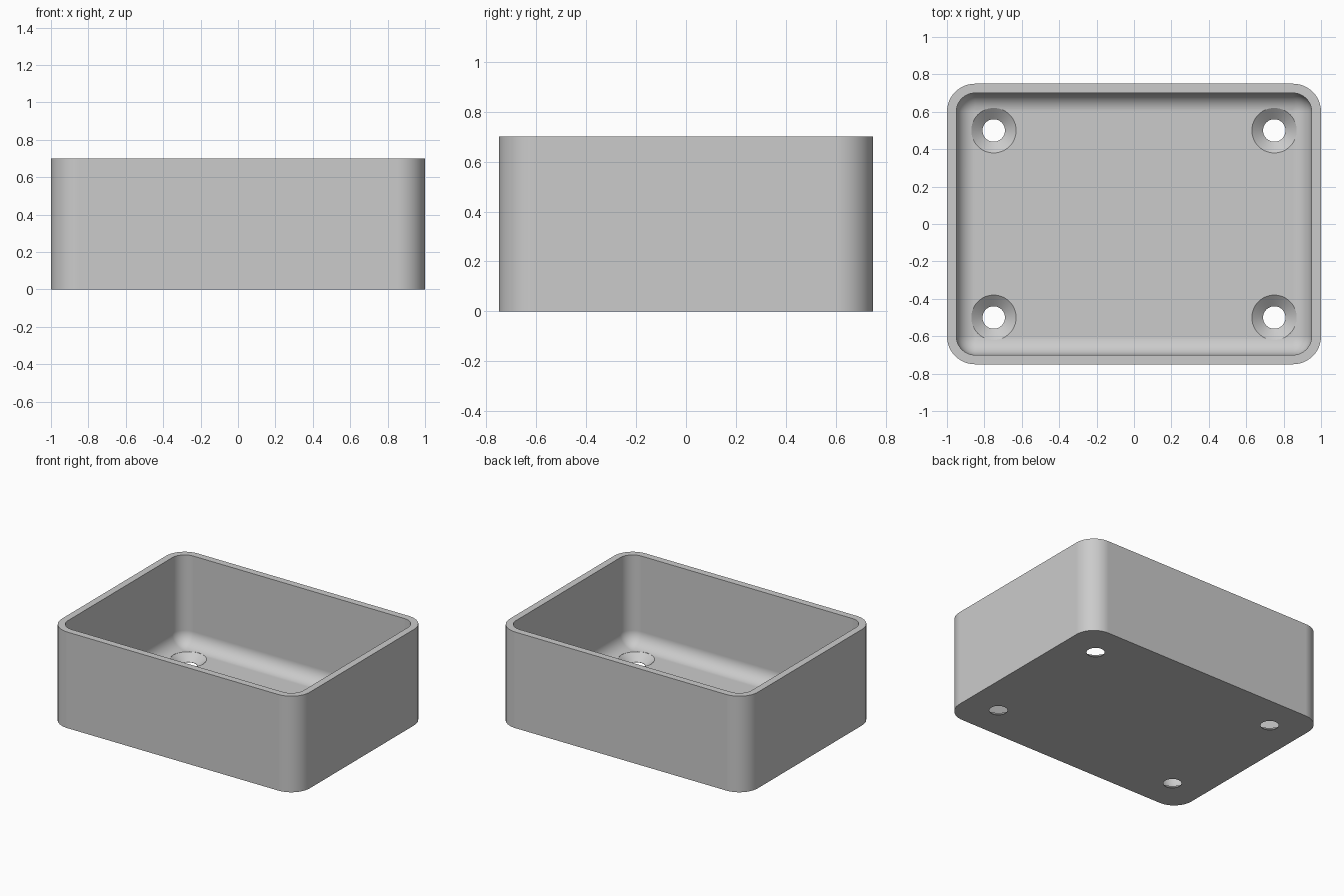
import bpy, bmesh, math

if "Cube" in bpy.data.objects:
    bpy.data.objects.remove(bpy.data.objects["Cube"], do_unlink=True)

HALF_X, HALF_Y, HEIGHT = 1.0, 0.75, 0.7
WALL, FLOOR = 0.05, 0.05
OUTER_R, FILLET = 0.15, 0.1
HOLE_R, SINK_R = 0.06, 0.12
HOLE_X, HOLE_Y = 0.75, 0.5
STEPS = 12

grey = bpy.data.materials.new("plain grey")
grey.use_nodes = True
grey.diffuse_color = (0.6, 0.6, 0.6, 1)
grey.node_tree.nodes["Principled BSDF"].inputs["Base Color"].default_value = (0.6, 0.6, 0.6, 1)


def rounded_ring(inset, z):
    """Rounded rectangle, drawn in from the outer wall by inset."""
    r = max(OUTER_R - inset, 0)
    points = []
    for i, (sx, sy) in enumerate([(1, 1), (-1, 1), (-1, -1), (1, -1)]):
        cx, cy = sx * (HALF_X - inset - r), sy * (HALF_Y - inset - r)
        for k in range(STEPS + 1):
            a = math.pi / 2 * (i + k / STEPS)
            points.append((cx + r * math.cos(a), cy + r * math.sin(a), z))
    return points


def circle_ring(r, z, sides=48):
    return [(r * math.cos(2 * math.pi * k / sides),
             r * math.sin(2 * math.pi * k / sides), z) for k in range(sides)]


def loft(name, rings):
    """Skin a stack of rings and cap both ends."""
    bm = bmesh.new()
    loops = [[bm.verts.new(p) for p in ring] for ring in rings]
    for low, high in zip(loops, loops[1:]):
        for k in range(len(low)):
            n = (k + 1) % len(low)
            bm.faces.new((low[k], low[n], high[n], high[k]))
    bm.faces.new(loops[0][::-1])
    bm.faces.new(loops[-1])
    bmesh.ops.remove_doubles(bm, verts=bm.verts, dist=1e-5)
    bmesh.ops.recalc_face_normals(bm, faces=bm.faces)
    mesh = bpy.data.meshes.new(name)
    bm.to_mesh(mesh)
    bm.free()
    mesh.materials.append(grey)
    obj = bpy.data.objects.new(name, mesh)
    bpy.context.collection.objects.link(obj)
    return obj


# Open tray: outer wall, rim, inner wall, then a filleted floor
rings = [rounded_ring(0, 0), rounded_ring(0, HEIGHT), rounded_ring(WALL, HEIGHT)]
for k in range(STEPS + 1):
    a = math.pi / 2 * k / STEPS
    rings.append(rounded_ring(WALL + FILLET * (1 - math.cos(a)),
                              FLOOR + FILLET * (1 - math.sin(a))))
tray = loft("tray", rings)
bpy.context.view_layer.objects.active = tray

# Countersunk screw holes in the four corners
for sx in (-1, 1):
    for sy in (-1, 1):
        cutter = loft("hole_cutter", [circle_ring(HOLE_R, -0.05), circle_ring(HOLE_R, 0.002),
                                      circle_ring(SINK_R, FLOOR), circle_ring(SINK_R, 0.2)])
        cutter.location = (sx * HOLE_X, sy * HOLE_Y, 0)
        cutter.hide_render = True
        cut = tray.modifiers.new("screw hole", 'BOOLEAN')
        cut.operation = 'DIFFERENCE'
        cut.solver = 'EXACT'
        cut.object = cutter
        bpy.context.view_layer.update()
        bpy.ops.object.modifier_apply(modifier=cut.name)
        bpy.data.objects.remove(cutter, do_unlink=True)

# Smooth curves with crisp edges and flat walls
bpy.ops.object.select_all(action='DESELECT')
tray.select_set(True)
bpy.ops.object.shade_smooth_by_angle(angle=math.radians(30))
weighted = tray.modifiers.new("flat walls", 'WEIGHTED_NORMAL')
weighted.keep_sharp = True
